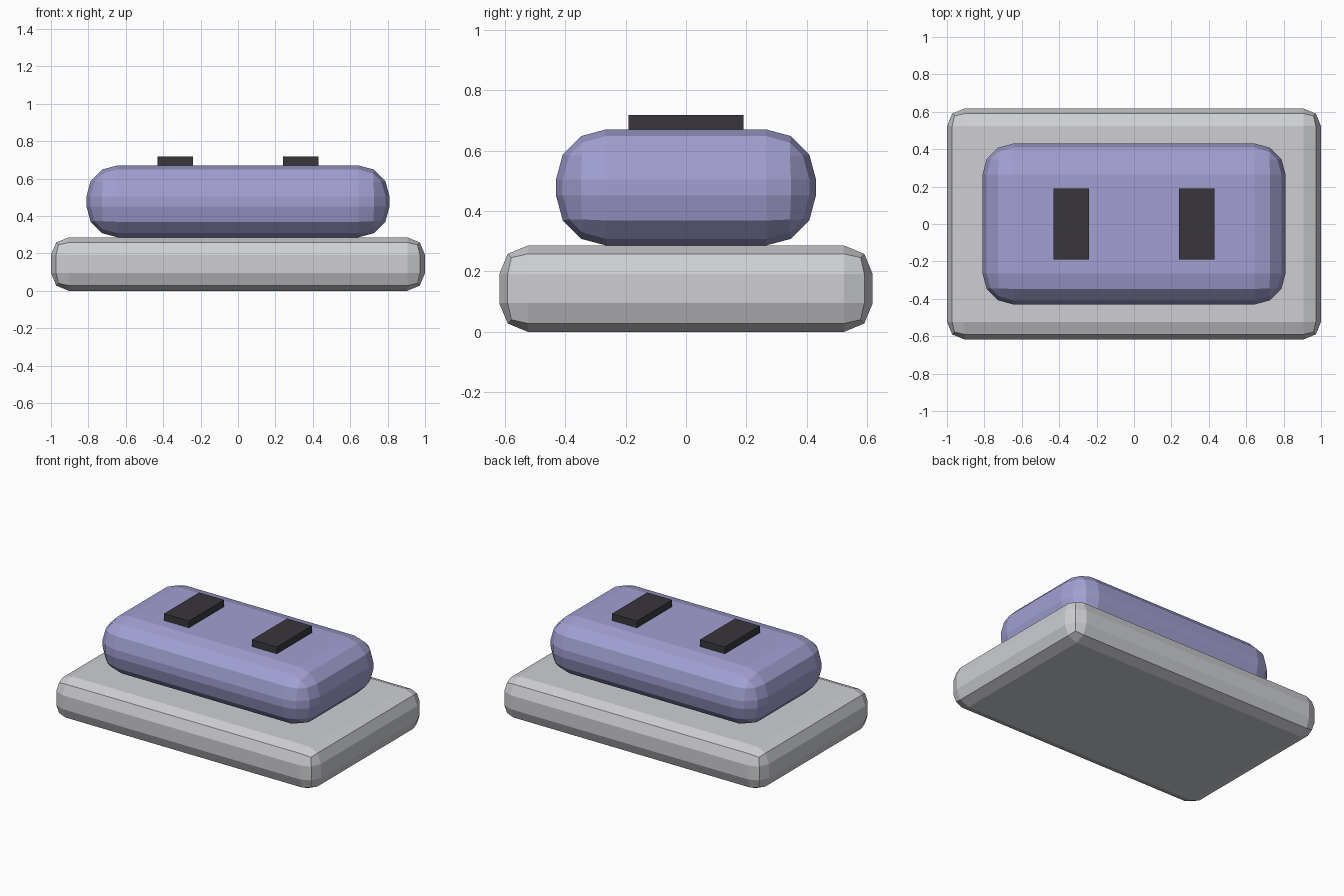
import bpy

cube = bpy.data.objects.get("Cube")
if cube:
    bpy.data.objects.remove(cube, do_unlink=True)


def material(name, rgb):
    mat = bpy.data.materials.new(name)
    mat.use_nodes = True
    mat.diffuse_color = (*rgb, 1)
    mat.node_tree.nodes["Principled BSDF"].inputs["Base Color"].default_value = (*rgb, 1)
    return mat


def box(name, size, bottom, mat, x=0, radius=0, segments=1):
    """Box standing on height `bottom`, with optional rounded edges."""
    bpy.ops.mesh.primitive_cube_add(size=1, location=(x, 0, bottom + size[2] / 2))
    obj = bpy.context.object
    obj.name = name
    obj.scale = size
    bpy.ops.object.transform_apply(location=False, rotation=False, scale=True)
    obj.data.materials.append(mat)
    if radius:
        bevel = obj.modifiers.new("Rounded edges", 'BEVEL')
        bevel.width = radius
        bevel.segments = segments
        bevel.limit_method = 'NONE'
    return obj


grey = material("light grey", (0.62, 0.625, 0.65))
lilac = material("lilac", (0.36, 0.35, 0.64))
black = material("charcoal", (0.04, 0.037, 0.045))

# Wide slab and the softer block resting on it
box("base_slab", (2, 1.236, 0.286), 0, grey, radius=0.095, segments=2)
box("upper_block", (1.62, 0.86, 0.384), 0.286, lilac, radius=0.165, segments=3)

# Pair of flat pads on top
for side, sign in (("left", 1), ("right", -1)):
    box(side + "_pad", (0.19, 0.382, 0.057), 0.66, black, x=sign * 0.335)
